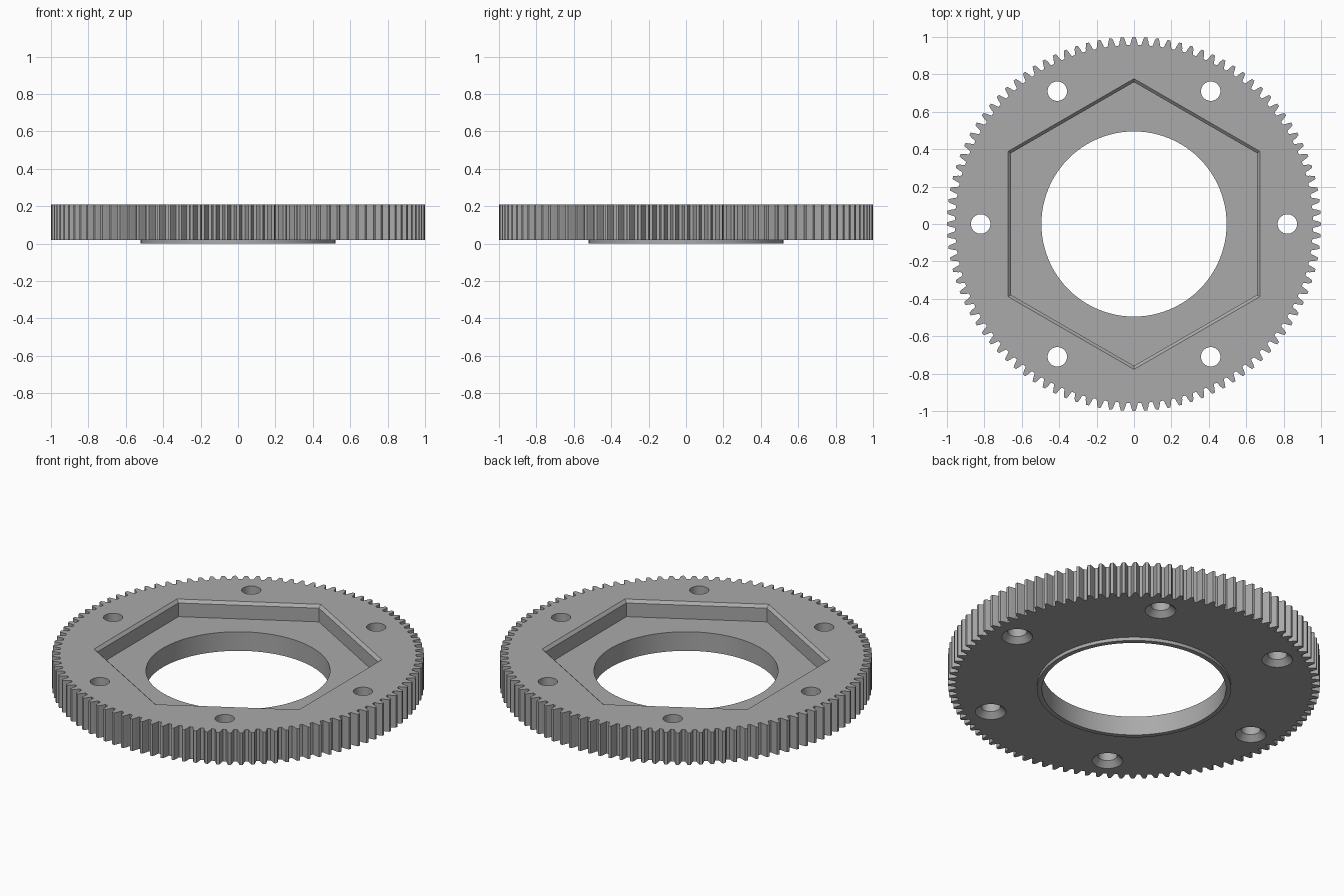
import bpy, bmesh, math
from math import cos, sin, pi

cube = bpy.data.objects.get("Cube")
if cube:
    bpy.data.objects.remove(cube, do_unlink=True)

TEETH = 100
BOTTOM, TOP, FLOOR = 0.02, 0.21, 0.113
BORE, HUB = 0.495, 0.522
CHAMFER = 0.016

grey = bpy.data.materials.new("machined grey")
grey.use_nodes = True
grey.diffuse_color = (0.4, 0.4, 0.4, 1)
grey.node_tree.nodes["Principled BSDF"].inputs["Base Color"].default_value = (0.4, 0.4, 0.4, 1)


def loft(name, rings):
    """Closed solid through equal-length rings, listed from bottom to top."""
    bm = bmesh.new()
    loops = [[bm.verts.new(p) for p in ring] for ring in rings]
    n = len(loops[0])
    for low, high in zip(loops, loops[1:]):
        for i in range(n):
            j = (i + 1) % n
            bm.faces.new((low[i], low[j], high[j], high[i]))
    bm.faces.new(loops[0][::-1])
    bm.faces.new(loops[-1])
    mesh = bpy.data.meshes.new(name)
    bm.to_mesh(mesh)
    bm.free()
    mesh.materials.append(grey)
    obj = bpy.data.objects.new(name, mesh)
    bpy.context.collection.objects.link(obj)
    return obj


def turned(name, profile, sides, centre=(0, 0), start=0):
    """Solid of revolution from (radius, z) steps."""
    angles = [start + 2 * pi * i / sides for i in range(sides)]
    return loft(name, [[(centre[0] + r * cos(a), centre[1] + r * sin(a), z)
                        for a in angles] for r, z in profile])


def combine(target, tool, operation):
    mod = target.modifiers.new(tool.name, 'BOOLEAN')
    mod.operation, mod.object, mod.solver = operation, tool, 'EXACT'
    bpy.context.view_layer.objects.active = target
    bpy.ops.object.modifier_apply(modifier=mod.name)
    bpy.data.objects.remove(tool, do_unlink=True)


# Toothed disc: half-tooth steps as (fraction of pitch, radius), mirrored per tooth
half_tooth = [(0.12, 1.0), (0.19, 0.989), (0.25, 0.978), (0.31, 0.964), (0.36, 0.957)]
tooth = [(-f, r) for f, r in reversed(half_tooth)] + half_tooth
outline = [(r * cos(a), r * sin(a)) for k in range(TEETH)
           for f, r in tooth for a in [2 * pi * (k + f) / TEETH]]
gear = loft("gear_ring", [[(x, y, z) for x, y in outline] for z in (BOTTOM, TOP)])

# Raised lip around the bore underneath
combine(gear, turned("hub_lip", [(HUB, 0), (HUB, 0.06)], 96), 'UNION')

# Central bore
combine(gear, turned("bore_cut", [(BORE, -0.1), (BORE, 0.3)], 96), 'DIFFERENCE')

# Hexagonal pocket with a chamfered rim
rim = 0.777
inner = rim - CHAMFER / cos(pi / 6)
pocket = [(inner, FLOOR), (inner, TOP - CHAMFER), (rim, TOP), (rim, TOP + 0.1)]
combine(gear, turned("hex_pocket_cut", pocket, 6, start=pi / 6), 'DIFFERENCE')

# Six bolt holes, countersunk from below
bolt = [(0.083, -0.1), (0.083, BOTTOM), (0.052, BOTTOM + 0.031), (0.052, 0.3)]
for k in range(6):
    a = k * pi / 3
    combine(gear, turned("bolt_cut", bolt, 40, (0.82 * cos(a), 0.82 * sin(a))), 'DIFFERENCE')

# Smooth the round walls, keep machined edges crisp
bpy.ops.object.select_all(action='DESELECT')
gear.select_set(True)
bpy.context.view_layer.objects.active = gear
bpy.ops.object.shade_smooth_by_angle(angle=math.radians(12))
